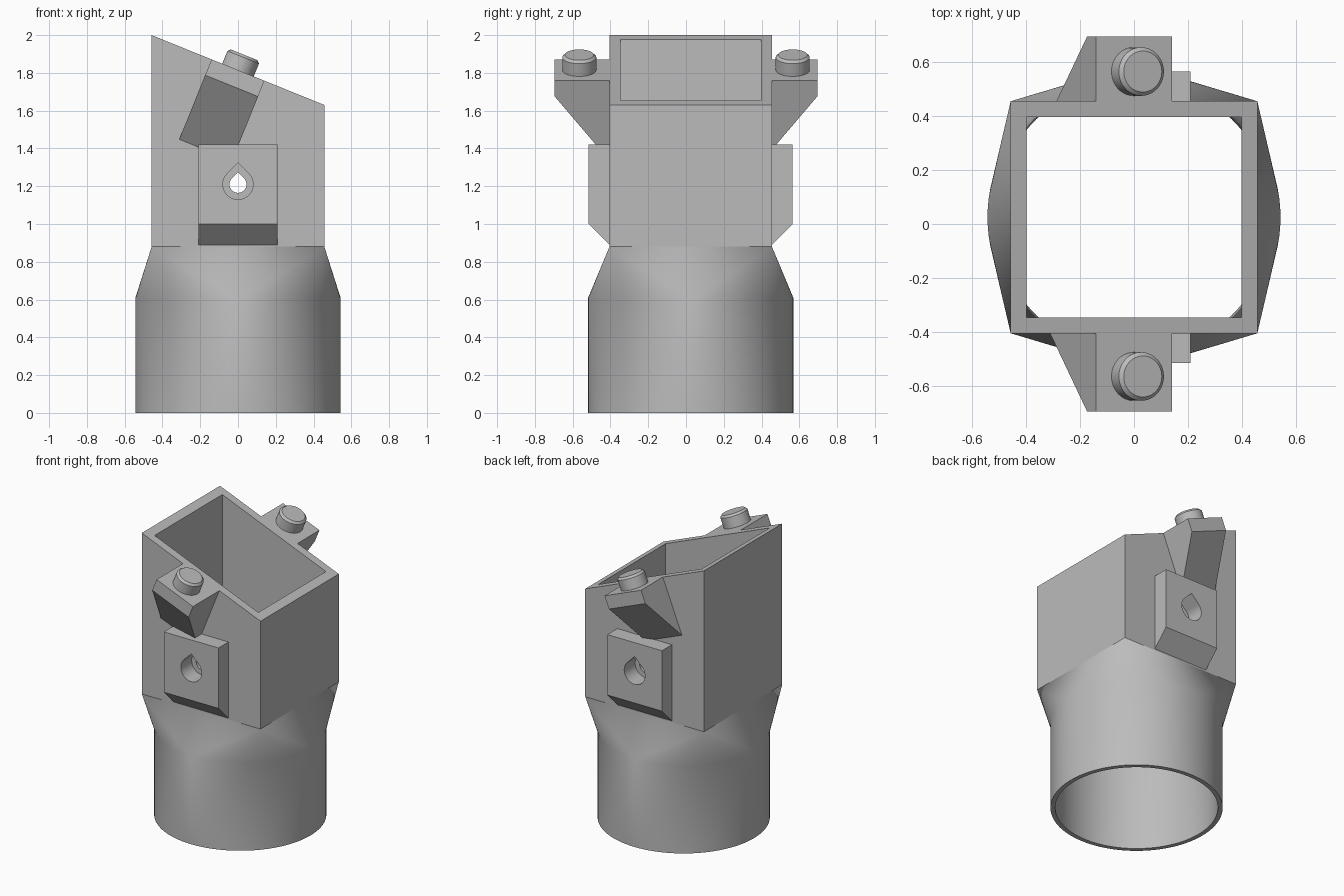
import bpy, bmesh, math
from mathutils import Vector, Matrix

if "Cube" in bpy.data.objects:
    bpy.data.objects.remove(bpy.data.objects["Cube"], do_unlink=True)

grey = bpy.data.materials.new("light_grey")
grey.use_nodes = True
grey.diffuse_color = (0.5, 0.5, 0.5, 1)
grey.node_tree.nodes["Principled BSDF"].inputs["Base Color"].default_value = (0.5, 0.5, 0.5, 1)

SEG = 96
YC = 0.025                       # tube axis offset in y
HX, HY, WALL = 0.457, 0.43, 0.058
Z_ROUND, Z_BOX = 0.61, 0.88      # ends of the round-to-square transition
TILT = math.radians(22)
TOP = Vector((0, 0, 1.815))      # middle of the slanted rim
ALONG = Vector((math.cos(TILT), 0, -math.sin(TILT)))
NORMAL = Vector((math.sin(TILT), 0, math.cos(TILT)))


def finish(name, bm):
    bmesh.ops.recalc_face_normals(bm, faces=bm.faces)
    mesh = bpy.data.meshes.new(name)
    bm.to_mesh(mesh)
    bm.free()
    mesh.materials.append(grey)
    ob = bpy.data.objects.new(name, mesh)
    bpy.context.collection.objects.link(ob)
    return ob


def activate(ob):
    bpy.ops.object.select_all(action='DESELECT')
    ob.select_set(True)
    bpy.context.view_layer.objects.active = ob


def prism(name, profile, start, end, place):
    """Extrude a 2D profile; place(a, b, depth) gives the 3D point."""
    bm = bmesh.new()
    near, far = [[bm.verts.new(place(a, b, d)) for a, b in profile] for d in (start, end)]
    bm.faces.new(near)
    bm.faces.new(far)
    for i in range(len(profile)):
        j = (i + 1) % len(profile)
        bm.faces.new((near[i], near[j], far[j], far[i]))
    return finish(name, bm)


def shell(bm, radius, hx, hy):
    """Round tube blending into a box with a slanted rim; returns end rings."""
    def circle(z):
        steps = [math.tau * i / SEG for i in range(SEG)]
        return [bm.verts.new((radius * math.cos(a), YC + radius * math.sin(a), z)) for a in steps]

    def rect(height):
        return [bm.verts.new((sx * hx, YC + sy * hy, height(sx * hx)))
                for sx, sy in ((1, 1), (-1, 1), (-1, -1), (1, -1))]

    low, high = circle(0), circle(Z_ROUND)
    base = rect(lambda x: Z_BOX)
    rim = rect(lambda x: TOP.z - x * math.tan(TILT))
    quarter = SEG // 4
    smooth = []
    for i in range(SEG):
        j = (i + 1) % SEG
        smooth.append(bm.faces.new((low[i], low[j], high[j], high[i])))
        smooth.append(bm.faces.new((high[i], high[j], base[i // quarter])))
    for k in range(4):
        smooth.append(bm.faces.new((high[k * quarter], base[k], base[k - 1])))
        bm.faces.new((base[k - 1], base[k], rim[k], rim[k - 1]))
    for f in smooth:
        f.smooth = True
    return low, rim


# Hollow adapter body
bm = bmesh.new()
outer = shell(bm, 0.543, HX, HY)
inner = shell(bm, 0.513, HX - WALL, HY - WALL)
for a, b in zip(outer, inner):
    for i in range(len(a)):
        bm.faces.new((a[i - 1], a[i], b[i], b[i - 1]))
body = finish("adapter_body", bm)


# Teardrop holes
def teardrop(r):
    arc = [math.radians(135 + 270 * i / 40) for i in range(41)]
    return [(r * math.cos(a), 1.21 + r * math.sin(a)) for a in arc] + [(0, 1.21 + r * math.sqrt(2))]


def facing_y(a, b, d):
    return (a, d, b)


cutters = [prism("bolt_hole_cutter", teardrop(0.045), -1, 1, facing_y)]
pads = []
for side, label in ((-1, "front"), (1, "back")):
    # Screw pad with a chamfered underside
    wall, face = YC + side * 0.425, YC + side * 0.54
    profile = [(wall, 1.42), (face, 1.42), (face, 1.0), (wall, 0.885)]
    pads.append(prism(label + "_screw_pad", profile, -0.21, 0.21, lambda a, b, d: (d, a, b)))
    cutters.append(prism(label + "_recess_cutter", teardrop(0.08),
                         YC + side * 0.42, YC + side * 0.7, facing_y))

    # Tapered lug, flush with the slanted rim
    root = YC + side * (HY - 0.01)
    tip = side * 0.695
    drop = -0.09 - 1.265 * abs(tip - root)
    prism(label + "_lug", [(root, 0), (tip, 0), (tip, -0.09), (root, drop)], -0.151, 0.151,
          lambda a, b, d: TOP + ALONG * d + NORMAL * b + Vector((0, a, 0)))

    # Peg on the lug, with a chamfered top
    bm = bmesh.new()
    bmesh.ops.create_cone(bm, cap_ends=True, segments=48, radius1=0.09, radius2=0.09, depth=0.107)
    rim = [e for e in bm.edges if all(v.co.z > 0 for v in e.verts)]
    bmesh.ops.bevel(bm, geom=rim, offset=0.014, segments=1, affect='EDGES')
    centre = TOP + NORMAL * 0.0335 + Vector((0, side * 0.565, 0))
    bm.transform(Matrix.Translation(centre) @ Matrix.Rotation(TILT, 4, 'Y'))
    peg = finish(label + "_peg", bm)
    activate(peg)
    bpy.ops.object.shade_smooth_by_angle(angle=math.radians(30))

# Cut the recesses and through holes
for ob in [body] + pads:
    activate(ob)
    for cutter in cutters:
        mod = ob.modifiers.new("hole", 'BOOLEAN')
        mod.operation = 'DIFFERENCE'
        mod.solver = 'EXACT'
        mod.object = cutter
        bpy.ops.object.modifier_apply(modifier=mod.name)
for cutter in cutters:
    bpy.data.objects.remove(cutter, do_unlink=True)
